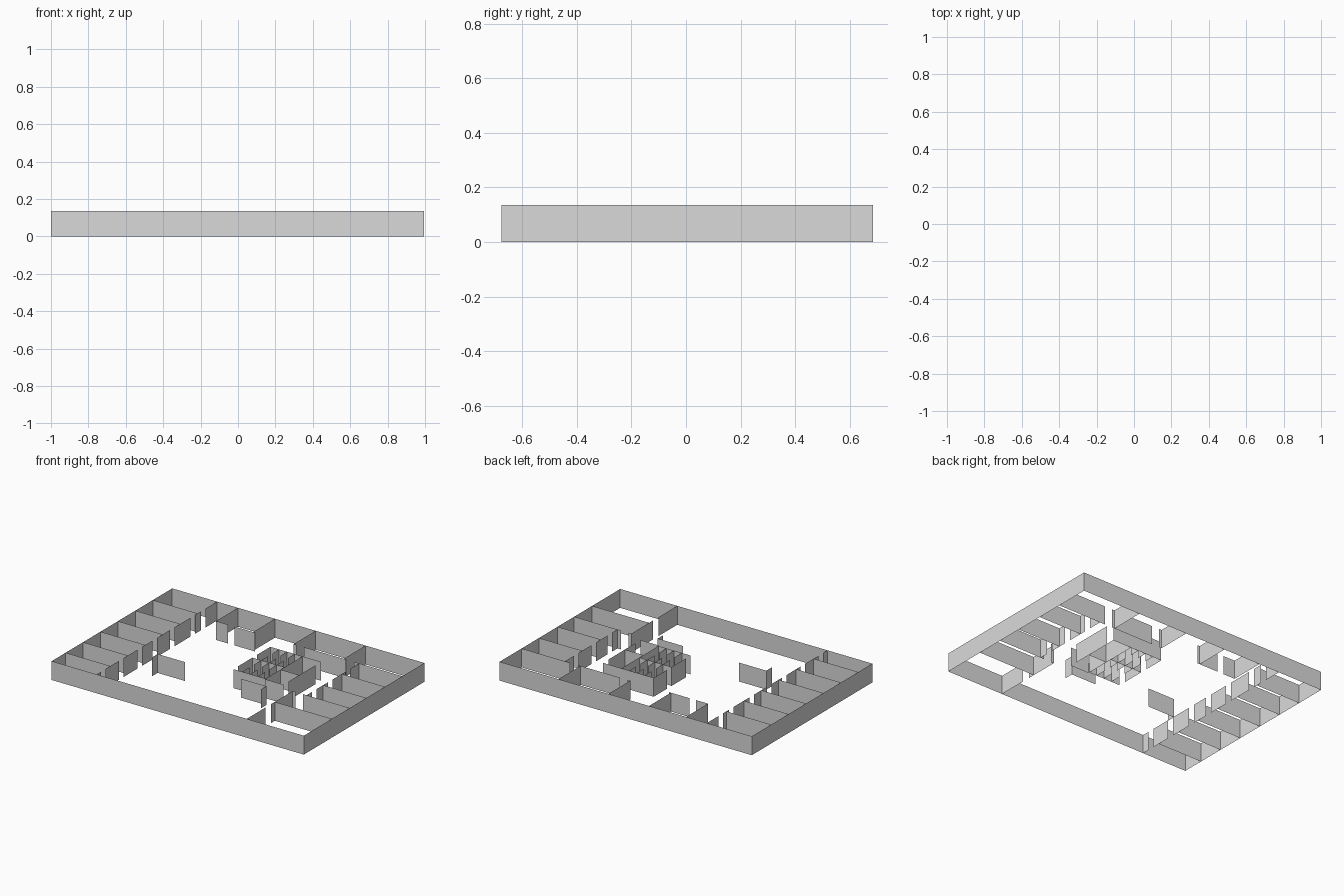
import bpy
import bmesh

HEIGHT = 0.135
DOOR = 0.05

default_cube = bpy.data.objects.get("Cube")
if default_cube:
    bpy.data.objects.remove(default_cube, do_unlink=True)

plaster = bpy.data.materials.new("wall_grey")
plaster.use_nodes = True
plaster.diffuse_color = (0.7, 0.7, 0.7, 1)
plaster.node_tree.nodes["Principled BSDF"].inputs["Base Color"].default_value = plaster.diffuse_color


def along_x(y, start, end, doors=(), gap=DOOR):
    """Sheet wall running left to right, broken at each door centre."""
    return [((a, y), (b, y)) for a, b in split(start, end, doors, gap)]


def along_y(x, start, end, doors=(), gap=DOOR):
    """Sheet wall running front to back, broken at each door centre."""
    return [((x, a), (x, b)) for a, b in split(start, end, doors, gap)]


def split(start, end, doors, gap):
    pieces = []
    for door in sorted(doors):
        pieces.append((start, door - gap / 2))
        start = door + gap / 2
    pieces.append((start, end))
    return pieces


def build(name, *runs):
    """Raise every plan segment of the given runs into one wall object."""
    bm = bmesh.new()
    for run in runs:
        for (ax, ay), (bx, by) in run:
            corners = [(ax, ay, 0), (bx, by, 0), (bx, by, HEIGHT), (ax, ay, HEIGHT)]
            bm.faces.new([bm.verts.new(c) for c in corners])
    mesh = bpy.data.meshes.new(name)
    bm.to_mesh(mesh)
    bm.free()
    mesh.materials.append(plaster)
    wall = bpy.data.objects.new(name, mesh)
    bpy.context.collection.objects.link(wall)
    return wall


# Building shell
EAST, WEST, NORTH, SOUTH = 0.995, -1.0, 0.685, -0.677
build("front_outer_wall", along_x(SOUTH, WEST, EAST))
build("back_outer_wall", along_x(NORTH, WEST, EAST))
build("left_outer_wall", along_y(EAST, SOUTH, NORTH))
build("right_outer_wall", along_y(WEST, SOUTH, NORTH))

# Row of offices on the right side
corridor = -0.645
build("right_office_dividers",
      *[along_x(0.465 - 0.197 * i, WEST, corridor) for i in range(6)])
build("right_office_fronts",
      along_y(corridor, SOUTH, NORTH, (0.53, 0.41, 0.18, -0.02, -0.19, -0.4, -0.6)))

# Rooms along the back
back_line = 0.437
build("back_room_dividers",
      *[along_y(x, back_line, NORTH) for x in (-0.48, -0.187, 0.135, 0.53)])
build("back_room_fronts",
      along_x(back_line, -0.48, -0.17, [-0.36]),
      along_x(back_line, 0.135, EAST, (0.185, 0.58), 0.06))

# Offices on the left side
office_line = 0.653
build("left_office_dividers",
      along_x(0.24, office_line, EAST),
      along_x(0.03, office_line, EAST),
      along_x(-0.158, 0.543, EAST, [0.595], 0.06))
build("left_office_fronts",
      along_y(office_line, -0.158, back_line, (0.31, 0.11, -0.07)))

# Larger corner rooms at the front left
build("corner_room_divider", along_x(-0.36, 0.543, EAST))
build("corner_room_fronts", along_y(0.543, SOUTH, -0.158, [-0.435], 0.06))

# Central service core
core_west, core_mid, core_east = 0.035, 0.29, 0.437
core_back, core_front = 0.315, -0.103
build("core_outer_walls",
      along_x(core_back, core_west, core_east),
      along_x(core_front, core_west, core_mid),
      along_x(core_front - 0.008, core_mid, core_east),
      along_y(core_west, -0.05, 0.112),
      along_y(core_west, 0.165, core_back),
      along_y(core_east, -0.055, 0.25))
build("core_inner_walls",
      along_y(core_mid, core_front, core_back),
      along_x(0.112, core_west, core_mid),
      along_x(0.067, core_mid, core_east))
build("core_stalls",
      *[along_y(x, core_front, core_back, (0.005, 0.215)) for x in (0.105, 0.168, 0.228)])

# Free-standing corner screens in the open area
screen, wing = -0.194, -0.257
build("right_screen", along_x(screen, -0.5, -0.285), along_y(-0.5, wing, screen))
build("left_screen", along_x(screen, 0.16, 0.36), along_y(0.36, wing, screen))
